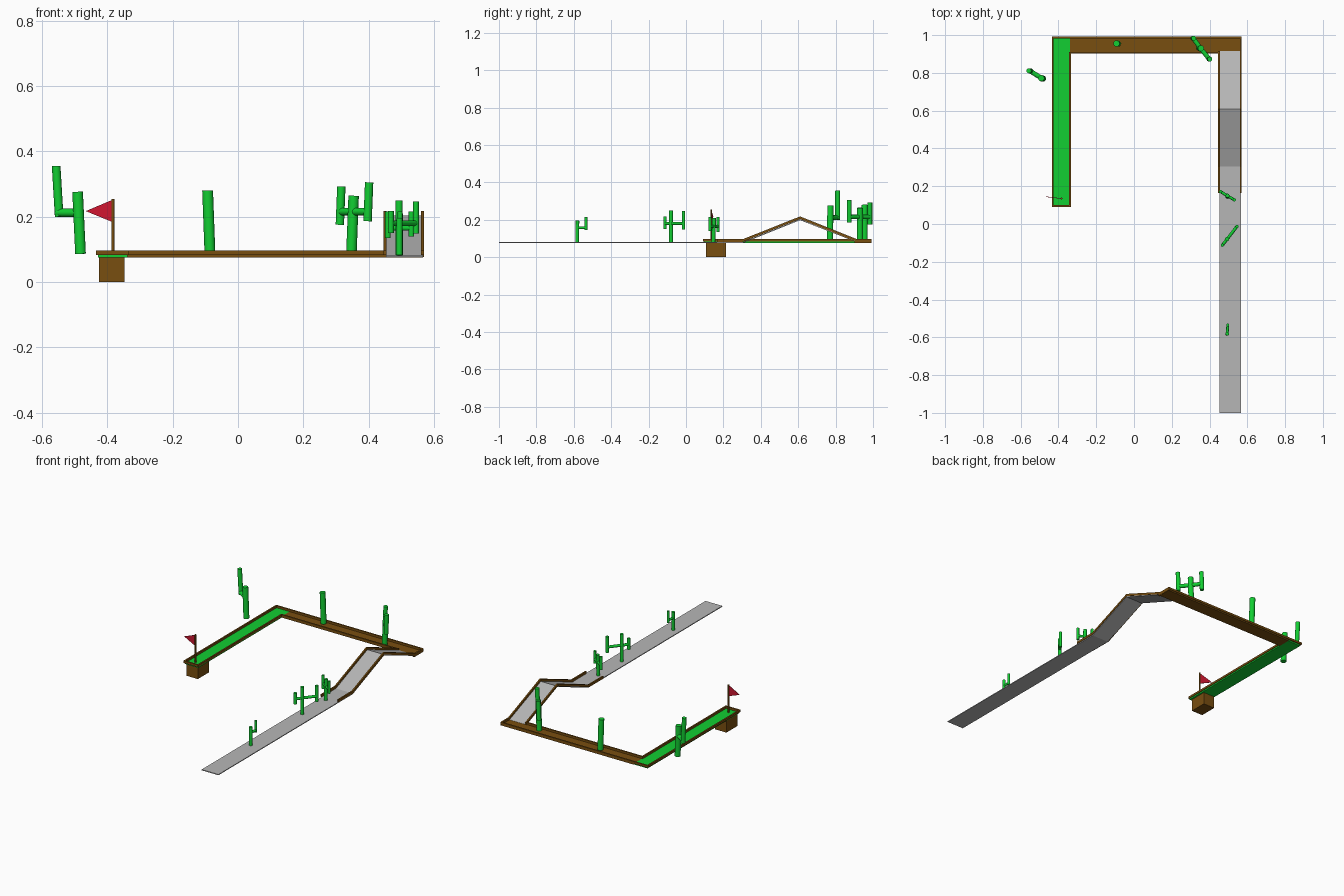
import bpy, bmesh
from mathutils import Vector

if "Cube" in bpy.data.objects:
    bpy.data.objects.remove(bpy.data.objects["Cube"])


def mat(name, rgb):
    m = bpy.data.materials.new(name)
    m.diffuse_color = (*rgb, 1)
    m.use_nodes = True
    m.node_tree.nodes["Principled BSDF"].inputs["Base Color"].default_value = m.diffuse_color
    return m


GREEN = mat("green", (0.006, 0.62, 0.032))
BROWN = mat("wood brown", (0.19, 0.077, 0.005))
GREY = mat("path grey", (0.47, 0.47, 0.47))
RED = mat("flag red", (0.62, 0.008, 0.03))


def finish(name, bm, m):
    bmesh.ops.recalc_face_normals(bm, faces=bm.faces)
    me = bpy.data.meshes.new(name)
    bm.to_mesh(me)
    bm.free()
    me.materials.append(m)
    ob = bpy.data.objects.new(name, me)
    bpy.context.collection.objects.link(ob)
    return ob


def prism(name, pts, offset, m):
    """Extrude a flat polygon by an offset vector."""
    bm = bmesh.new()
    f = bm.faces.new([bm.verts.new(p) for p in pts])
    r = bmesh.ops.extrude_face_region(bm, geom=[f])
    bmesh.ops.translate(bm, vec=offset,
                        verts=[v for v in r["geom"] if isinstance(v, bmesh.types.BMVert)])
    return finish(name, bm, m)


def box(name, x0, x1, y0, y1, z0, z1, m):
    return prism(name, [(x0, y0, z0), (x1, y0, z0), (x1, y1, z0), (x0, y1, z0)],
                 (0, 0, z1 - z0), m)


def strip(name, x0, x1, path, thick, m):
    """Bent board: a (y, z) path of its top, with thickness, across x."""
    pts = [(x0, y, z) for y, z in path] + [(x0, y, z - thick) for y, z in reversed(path)]
    return prism(name, pts, (x1 - x0, 0, 0), m)


def rods(name, segments, m, sides=16):
    """Join several cylinders given as (start, end, radius)."""
    bm = bmesh.new()
    for a, b, r in segments:
        a, b = Vector(a), Vector(b)
        d = b - a
        mx = d.to_track_quat('Z', 'Y').to_matrix().to_4x4()
        mx.translation = (a + b) / 2
        bmesh.ops.create_cone(bm, cap_ends=True, segments=sides, radius1=r, radius2=r,
                              depth=d.length, matrix=mx)
    ob = finish(name, bm, m)
    for p in ob.data.polygons:
        p.use_smooth = len(p.vertices) == 4
    for e in ob.data.edges:
        fs = [p for p in ob.data.polygons if False]
    return ob


def cactus(name, base, top, r, bar_z, arms, tilt=0.0):
    """Trunk plus arms given as (x, y, z_bottom, z_top) on one cross bar."""
    segs = [(base, top, r)]
    for x, y, z0, z1 in arms:
        t = (bar_z - base[2]) / (top[2] - base[2])
        hub = Vector(base).lerp(Vector(top), t)
        segs.append((hub, (x, y, bar_z), r * 0.75))
        s = tilt * (z1 - z0) / 2
        segs.append(((x - s, y, z0), (x + s, y, z1), r * 0.8))
    return rods(name, segs, GREEN)


# Lane floors
F0, F1, R0, R1 = 0.075, 0.083, 0.083, 0.096
box("green_lane", -0.428, -0.338, 0.097, 0.985, F0, F1, GREEN)
box("back_lane", -0.338, 0.567, 0.908, 0.988, F0, F1, BROWN)
ramp = [(-1.0, 0.081), (0.305, 0.081), (0.61, 0.203), (0.915, 0.084)]
strip("grey_path", 0.453, 0.567, ramp, 0.005, GREY)

# Low rails round the lanes
box("left_rail", -0.435, -0.426, 0.09, 0.992, R0, R1, BROWN)
box("inner_left_rail", -0.343, -0.334, 0.09, 0.91, R0, R1, BROWN)
box("end_rail", -0.435, -0.334, 0.09, 0.1, R0, R1, BROWN)
box("back_rail", -0.435, 0.567, 0.983, 0.992, R0, R1, BROWN)
box("inner_back_rail", -0.343, 0.452, 0.902, 0.911, R0, R1, BROWN)
box("corner_rail", 0.56, 0.569, 0.9, 0.992, R0 - 0.006, R1, BROWN)

# Rails following the ramp
rail = [(0.165, 0.096), (0.303, 0.096), (0.61, 0.218), (0.915, 0.096)]
for side, x in (("left", 0.445), ("right", 0.56)):
    strip(side + "_ramp_rail", x, x + 0.009, rail, 0.014, BROWN)

# Hole box and flag
box("hole_box", -0.425, -0.348, 0.107, 0.214, 0.0, 0.0755, BROWN)
rods("flag_pole", [((-0.383, 0.135, 0.08), (-0.383, 0.135, 0.254), 0.0048)], BROWN, 12)
prism("flag", [(-0.383, 0.133, 0.252), (-0.383, 0.133, 0.183), (-0.466, 0.143, 0.217)],
      (0, 0.003, 0), RED)

# Tall cacti beside the lanes
cactus("left_cactus", (-0.482, 0.77, 0.086), (-0.491, 0.772, 0.276), 0.0165, 0.212,
       [(-0.552, 0.811, 0.2, 0.355)], -0.06)
cactus("back_cactus", (-0.086, 0.955, 0.09), (-0.093, 0.955, 0.28), 0.0165, 0.2, [])
cactus("corner_cactus", (0.347, 0.93, 0.084), (0.354, 0.93, 0.264), 0.016, 0.215,
       [(0.314, 0.983, 0.175, 0.292), (0.399, 0.873, 0.186, 0.305)], 0.04)

# Small cacti on the grey path
cactus("ramp_cactus", (0.495, 0.146, 0.082), (0.495, 0.15, 0.21), 0.0105, 0.165,
       [(0.459, 0.171, 0.135, 0.216), (0.531, 0.128, 0.14, 0.215)])
cactus("path_cactus", (0.493, -0.08, 0.082), (0.493, -0.08, 0.25), 0.011, 0.18,
       [(0.468, -0.112, 0.15, 0.218), (0.545, -0.013, 0.148, 0.246)])
cactus("front_cactus", (0.494, -0.582, 0.082), (0.494, -0.58, 0.195), 0.0095, 0.158,
       [(0.496, -0.535, 0.145, 0.216)])

# Keep the cap edges crisp on the round parts
for ob in bpy.context.scene.objects:
    ob.select_set(ob.name.endswith(("cactus", "pole")))
    if ob.select_get():
        bpy.context.view_layer.objects.active = ob
bpy.ops.object.shade_smooth_by_angle()
